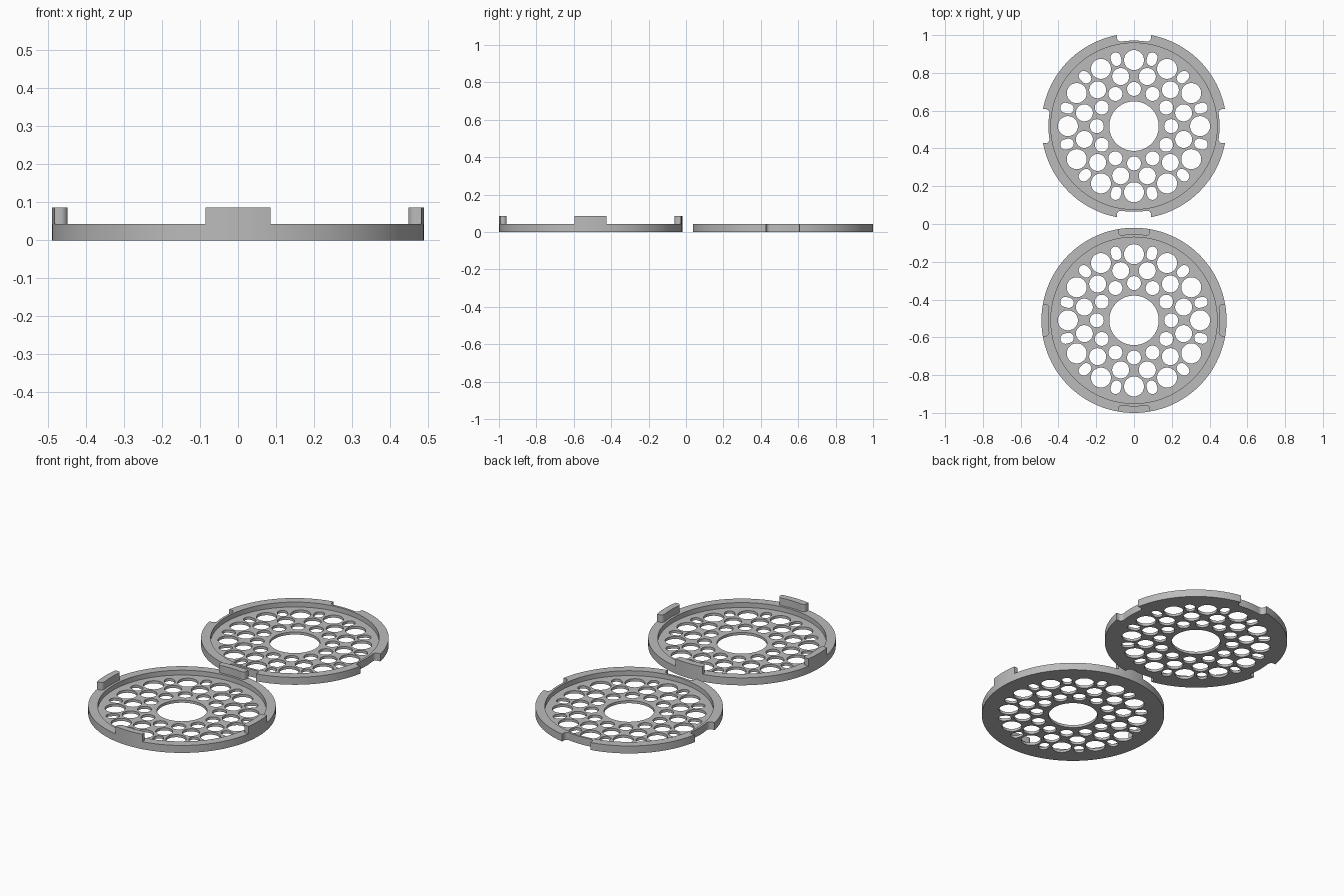
import bpy, bmesh, math
from mathutils import Vector, Matrix

cube = bpy.data.objects.get("Cube")
if cube:
    bpy.data.objects.remove(cube, do_unlink=True)

R = 0.49            # outer radius
RIM_IN = 0.44       # inner edge of the raised rim
LUG_IN = 0.453      # inner radius of tabs and notches
FLOOR, RIM, TAB = 0.015, 0.043, 0.086

grey = bpy.data.materials.new("plain grey")
grey.use_nodes = True
grey.diffuse_color = (0.5, 0.5, 0.5, 1)
grey.node_tree.nodes["Principled BSDF"].inputs["Base Color"].default_value = (0.5, 0.5, 0.5, 1)


def arc(r, a0, a1, n, centre=(0, 0)):
    """Points along an arc, both ends included."""
    return [Vector((centre[0] + r * math.cos(a0 + (a1 - a0) * i / n),
                    centre[1] + r * math.sin(a0 + (a1 - a0) * i / n))) for i in range(n + 1)]


def circle(r, n, centre=(0, 0)):
    return arc(r, 0, math.tau, n, centre)[:-1]


def turn(points, angle):
    m = Matrix.Rotation(angle, 2)
    return [m @ p for p in points]


def pocket(half, fillet=0.02):
    """Side wall, rounded corner, inner arc and the mirrored rest, about +x."""
    c = Vector((math.sqrt((LUG_IN + fillet) ** 2 - (half - fillet) ** 2), fillet - half))
    a = math.atan2(c.y, c.x)
    side = [Vector((math.sqrt(R * R - half * half), -half))]
    side += arc(fillet, -math.pi / 2, a - math.pi, 8, c)
    inner = arc(LUG_IN, a, -a, 8)[1:-1]
    return side + inner + [Vector((p.x, -p.y)) for p in reversed(side)]


def notched_outline(half):
    a = math.asin(half / R)
    points = []
    for k in range(4):
        quarter = pocket(half) + arc(R, a, math.pi / 2 - a, 32)[1:-1]
        points += turn(quarter, k * math.pi / 2)
    return points


def tab_outline(half):
    a = math.asin(half / R)
    return pocket(half) + arc(R, a, -a, 12)[1:-1]


def slot(r, inner, outer):
    """Radial slot with round ends."""
    q = math.pi / 2
    return arc(r, -q, q, 14, (outer, 0)) + arc(r, q, 3 * q, 14, (inner, 0))


def sieve_holes():
    holes = [circle(0.131, 72)]
    step = math.tau / 12
    for k in range(12):
        holes.append(turn(circle(0.053, 40, (0.35, 0)), k * step))
        holes.append(turn(circle(0.037, 32, (0.197, 0)), k * step))
        holes.append(turn(circle(0.045, 36, (0.272, 0)), (k + 0.5) * step))
        holes.append(turn(slot(0.027, 0.358, 0.376), (k + 0.5) * step))
    return holes


def extrude_profile(name, loops, z0, z1, y):
    """Fill the first loop, leave the others open, and give it thickness."""
    curve = bpy.data.curves.new(name + " profile", "CURVE")
    curve.dimensions = "2D"
    curve.fill_mode = "BOTH"
    curve.extrude = (z1 - z0) / 2
    for loop in loops:
        spline = curve.splines.new("POLY")
        spline.points.add(len(loop) - 1)
        for point, p in zip(spline.points, loop):
            point.co = (p.x, p.y, 0, 1)
        spline.use_cyclic_u = True
    temp = bpy.data.objects.new(name + " profile", curve)
    bpy.context.collection.objects.link(temp)
    graph = bpy.context.evaluated_depsgraph_get()
    mesh = bpy.data.meshes.new_from_object(temp.evaluated_get(graph))
    bpy.data.objects.remove(temp, do_unlink=True)
    bpy.data.curves.remove(curve)

    bm = bmesh.new()
    bm.from_mesh(mesh)
    bmesh.ops.remove_doubles(bm, verts=bm.verts, dist=0.00005)
    bmesh.ops.recalc_face_normals(bm, faces=bm.faces)
    bmesh.ops.translate(bm, verts=bm.verts, vec=(0, 0, (z0 + z1) / 2))
    bm.to_mesh(mesh)
    bm.free()

    mesh.materials.clear()
    mesh.materials.append(grey)
    obj = bpy.data.objects.new(name, mesh)
    obj.location.y = y
    bpy.context.collection.objects.link(obj)
    bpy.ops.object.select_all(action="DESELECT")
    obj.select_set(True)
    bpy.context.view_layer.objects.active = obj
    bpy.ops.object.shade_smooth_by_angle(angle=math.radians(30))
    return obj


def disc(name, outline, y):
    extrude_profile(name + "_floor", [outline] + sieve_holes(), 0, FLOOR, y)
    extrude_profile(name + "_rim", [outline, circle(RIM_IN, 128)], FLOOR, RIM, y)


# Front disc with four upright tabs
disc("tabbed_disc", circle(R, 144), -0.51)
for k, side in enumerate(("left", "back", "right", "front")):
    extrude_profile(side + "_tab", [turn(tab_outline(0.085), k * math.pi / 2)], RIM, TAB, -0.51)

# Back disc with four matching notches
disc("notched_disc", notched_outline(0.09), 0.518)
